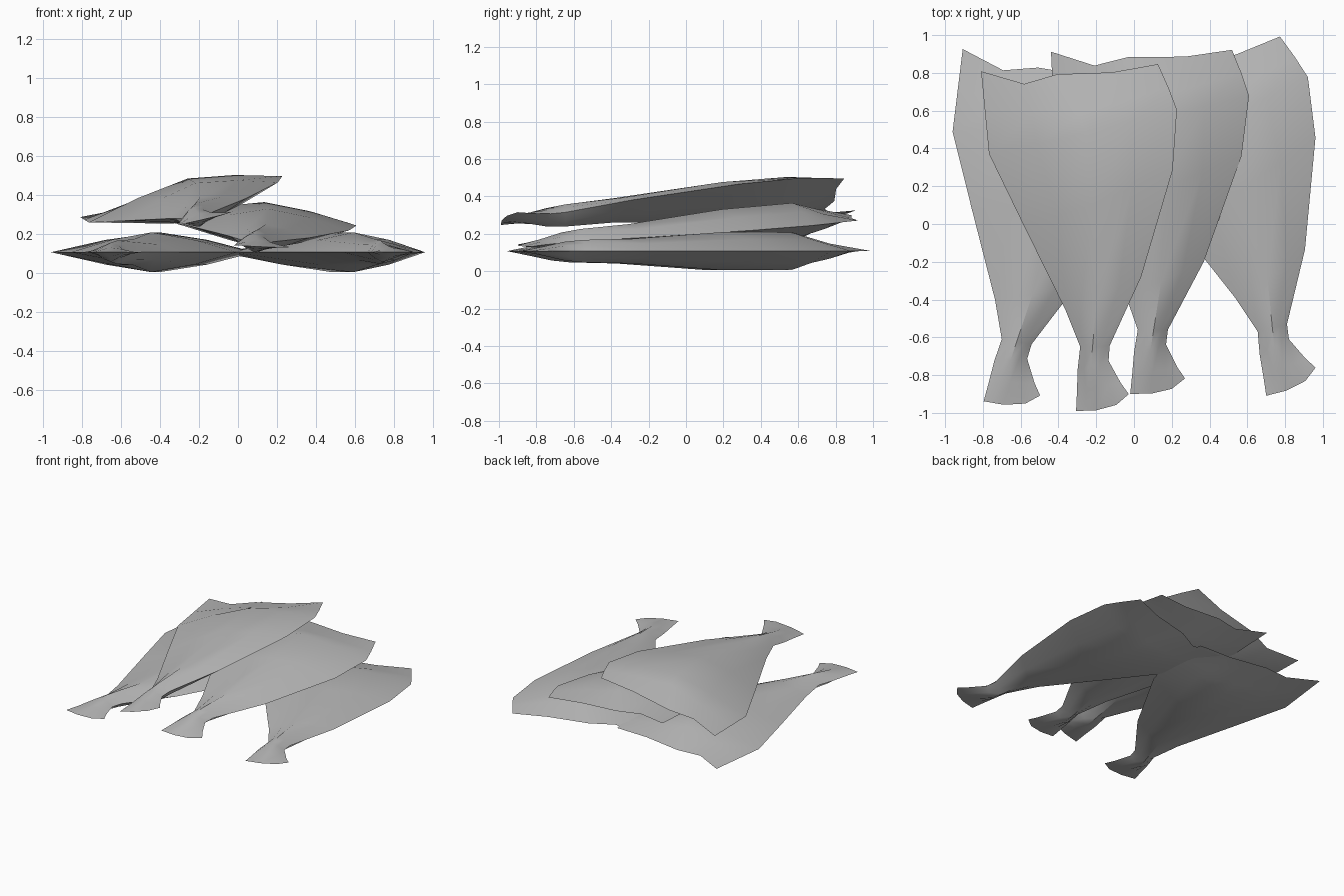
import bpy, bmesh
from math import radians
from mathutils import Matrix, Vector

cube = bpy.data.objects.get("Cube")
if cube:
    bpy.data.objects.remove(cube, do_unlink=True)

grey = bpy.data.materials.new("flesh grey")
grey.use_nodes = True
grey.diffuse_color = (0.48, 0.48, 0.48, 1)
grey.node_tree.nodes["Principled BSDF"].inputs["Base Color"].default_value = (0.48, 0.48, 0.48, 1)

# Cross rows from tail fin to open front: (points left to right, half thickness)
ROWS = [
    ([(-0.02, -0.9), (0.03, -0.9), (0.09, -0.9), (0.2, -0.875), (0.27, -0.82)], 0),
    ([(-0.01, -0.8), (0.1, -0.78), (0.23, -0.76)], 0.024),
    ([(0.0, -0.68), (0.085, -0.66), (0.17, -0.64)], 0.05),
    ([(0.02, -0.56), (0.1, -0.56), (0.18, -0.56)], 0.06),
    ([(-0.05, -0.36), (0.14, -0.3), (0.37, -0.2)], 0.066),
    ([(-0.25, 0.09), (0.15, 0.2), (0.57, 0.36)], 0.102),
    ([(-0.42, 0.48), (0.13, 0.58), (0.61, 0.68)], 0.102),
    ([(-0.43, 0.7), (0.1, 0.68), (0.57, 0.8)], 0.065),
    ([(-0.44, 0.92), (-0.21, 0.845), (-0.03, 0.89), (0.27, 0.89), (0.52, 0.925)], 0),
]
PIVOT = Vector((0.02, -0.56, 0))  # left side of the neck
LENS = (0, 0.62, 1, 0.62, 0)      # thickness across a row


def five(points):
    """Insert the quarter points in a three point row."""
    p = [Vector((x, y, 0)) for x, y in points]
    if len(p) == 3:
        p = [p[0], (p[0] + p[1]) / 2, p[1], (p[1] + p[2]) / 2, p[2]]
    return p


def make_fish(name, neck, turn, roll=0, pitch=0):
    """Loft one headless fish and lay it with its neck at the given place."""
    bm = bmesh.new()
    rings = []
    for points, half in ROWS:
        p = five(points)
        up = [q + Vector((0, 0, half * f)) for q, f in zip(p, LENS)]
        down = [q - Vector((0, 0, half * f)) for q, f in zip(p, LENS)]
        rings.append([bm.verts.new(q) for q in up + down[3:0:-1]])
    for a, b in zip(rings, rings[1:]):
        n = len(a)
        for i in range(n):
            j = (i + 1) % n
            bm.faces.new((a[i], a[j], b[j], b[i]))
    bmesh.ops.remove_doubles(bm, verts=bm.verts, dist=0.0005)
    place = (Matrix.Translation(neck)
             @ Matrix.Rotation(radians(pitch), 4, 'X')
             @ Matrix.Rotation(radians(roll), 4, 'Y')
             @ Matrix.Rotation(radians(turn), 4, 'Z')
             @ Matrix.Translation(-PIVOT))
    bmesh.ops.transform(bm, matrix=place, verts=bm.verts)
    bmesh.ops.recalc_face_normals(bm, faces=bm.faces)
    mesh = bpy.data.meshes.new(name)
    bm.to_mesh(mesh)
    bm.free()
    mesh.materials.append(grey)
    obj = bpy.data.objects.new(name, mesh)
    bpy.context.collection.objects.link(obj)
    bpy.ops.object.select_all(action='DESELECT')
    obj.select_set(True)
    bpy.context.view_layer.objects.active = obj
    bpy.ops.object.shade_smooth_by_angle(angle=radians(35))
    return obj


# Two fish lie flat, two lean on top of them
make_fish("right_fish", (-0.7, -0.61, 0.107), -9.6)
make_fish("left_fish", (0.655, -0.57, 0.107), 14.3)
make_fish("middle_fish", (0.02, -0.56, 0.17), 0, roll=3.3, pitch=5)
make_fish("top_fish", (-0.285, -0.65, 0.28), 3, roll=-12.3, pitch=4.8)
